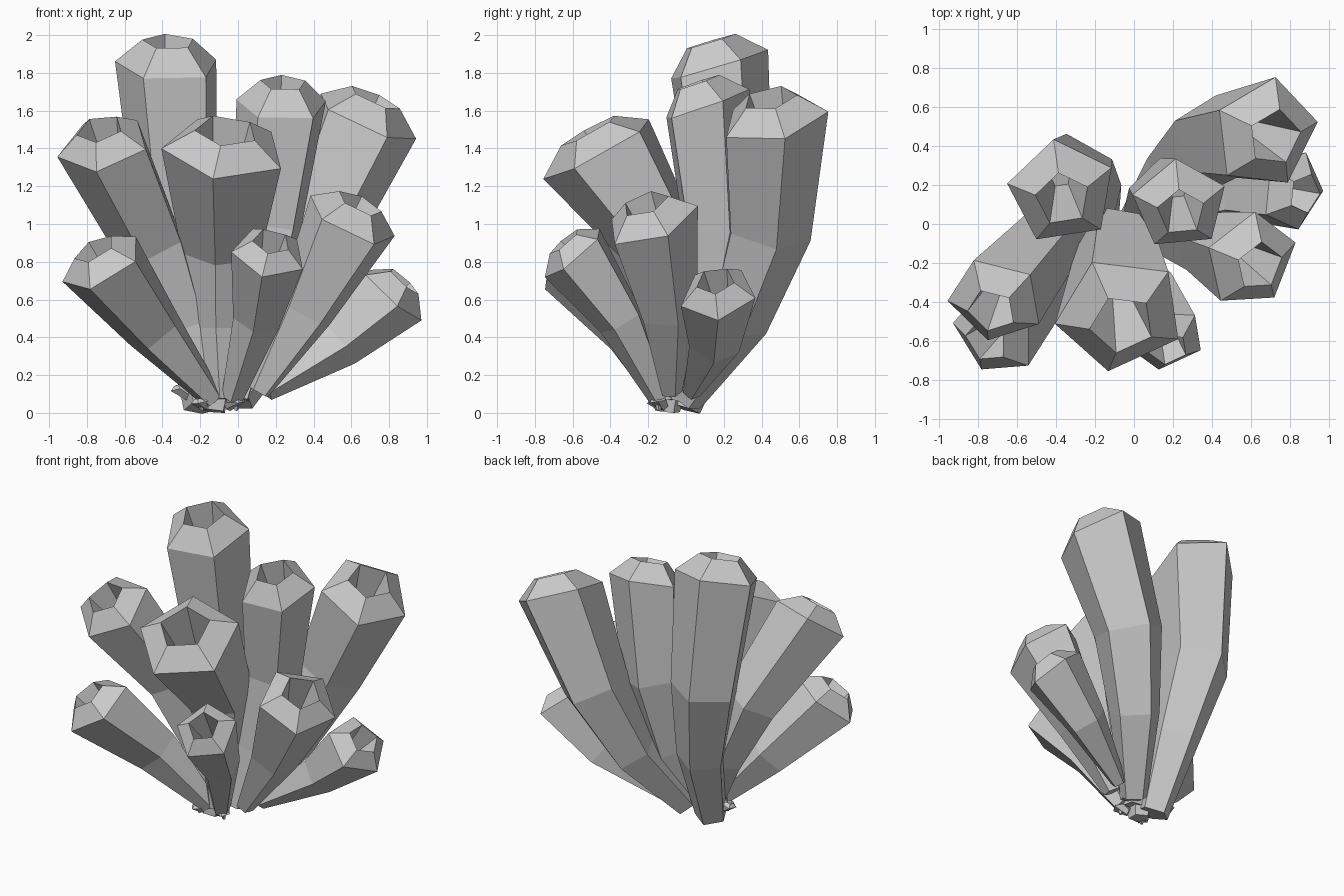
import bpy, bmesh, math
from mathutils import Vector

if "Cube" in bpy.data.objects:
    bpy.data.objects.remove(bpy.data.objects["Cube"])

SIDES = 5


def tube(name, path, radii, mouth_axis, azimuth, depth=1.6, lip=0.4):
    """Five-sided tube along path, flaring to a shoulder, then a narrower rim and a funnel."""
    pts = [Vector(p) for p in path]
    n = Vector(mouth_axis).normalized()
    a = math.radians(azimuth)
    u = Vector((math.cos(a), math.sin(a), 0))
    u.z = -(n.x * u.x + n.y * u.y) / n.z
    u.normalize()
    R, tip = radii[-1], pts[-1]

    # (centre, axis, radius) for each ring, from the mouth floor outwards and down to the base
    rings = [(tip - n * R * depth * 0.6, n, R * 0.2),
             (tip + n * R * lip, n, R * 0.5),
             (tip, n, R)]
    for i in range(len(pts) - 2, -1, -1):
        back = (pts[i] - pts[i - 1]).normalized() if i else Vector((0, 0, 0))
        ahead = (pts[i + 1] - pts[i]).normalized()
        rings.append((pts[i], (back + ahead).normalized(), radii[i]))

    bm = bmesh.new()
    loops = []
    for c, axis, r in rings:
        u = (u - axis * u.dot(axis)).normalized()
        v = axis.cross(u)
        loops.append([bm.verts.new(c + r * (u * math.cos(t) + v * math.sin(t)))
                      for t in (2 * math.pi * k / SIDES for k in range(SIDES))])
    for p, q in zip(loops, loops[1:]):
        for k in range(SIDES):
            j = (k + 1) % SIDES
            bm.faces.new((p[k], q[k], q[j], p[j]))
    bm.faces.new(loops[0])
    bm.faces.new(loops[-1][::-1])
    bmesh.ops.recalc_face_normals(bm, faces=bm.faces)
    me = bpy.data.meshes.new(name)
    bm.to_mesh(me)
    bm.free()
    ob = bpy.data.objects.new(name, me)
    bpy.context.collection.objects.link(ob)
    return ob


# Tall tubes: base, two bends, shoulder
tube("tall_left_tube", [(-.18, -.03, .03), (-.22, .13, .52), (-.32, .235, 1.07), (-.37, .165, 1.84)],
     [.11, .17, .23, .285], (.03, -.3, 1), 99, lip=.46)
tube("outer_left_tube", [(-.17, -.07, .08), (-.28, -.03, .45), (-.45, -.09, .88), (-.71, -.39, 1.42)],
     [.06, .13, .19, .255], (-.25, -.65, 1), 259)
tube("front_tube", [(-.08, -.1, .07), (-.09, -.07, .45), (-.08, -.1, .85), (-.07, -.46, 1.395)],
     [.08, .14, .22, .34], (.1, -.55, 1), 258, lip=.33)
tube("back_right_tube", [(.0, .0, .07), (.22, .27, .49), (.41, .435, .96), (.675, .465, 1.56)],
     [.09, .17, .23, .295], (.45, -.2, 1), 80)
tube("centre_tube", [(0, -.03, .07), (.08, .07, .47), (.16, .15, .98), (.235, .1, 1.63)],
     [.07, .13, .19, .25], (.05, -.35, 1), 95, lip=.5)

# Short outer tubes: base, one bend, shoulder
tube("low_left_tube", [(-.13, -.12, .07), (-.44, -.28, .44), (-.715, -.56, .79)],
     [.06, .16, .24], (-.57, -.52, 1), 250)
tube("mid_right_tube", [(.11, -.08, .11), (.35, -.1, .53), (.6, -.185, 1.02)],
     [.06, .16, .26], (.5, -.35, 1), 85)
tube("low_right_tube", [(.15, .03, .11), (.53, .15, .37), (.815, .17, .63)],
     [.05, .14, .21], (.9, -.2, 1), 0, lip=.45)
tube("low_front_tube", [(-.03, -.14, .08), (.1, -.34, .49), (.165, -.59, .845)],
     [.06, .13, .205], (.2, -.85, 1), -18)

# Tiny buds around the foot
for i, (x, y, z, az) in enumerate([(-.31, -.04, .13, 200), (-.2, -.16, .06, 255),
                                   (-.01, -.15, .06, 290)]):
    tube(f"foot_bud_{i + 1}", [(x * .6 - .05, y * .8, z * .6), (x, y, z)], [.03, .05],
         (x, y, 1), az)
tube("foot", [(-.13, -.1, .01), (-.12, -.09, .1)], [.07, .08], (0, 0, 1), 30, 0.2)
